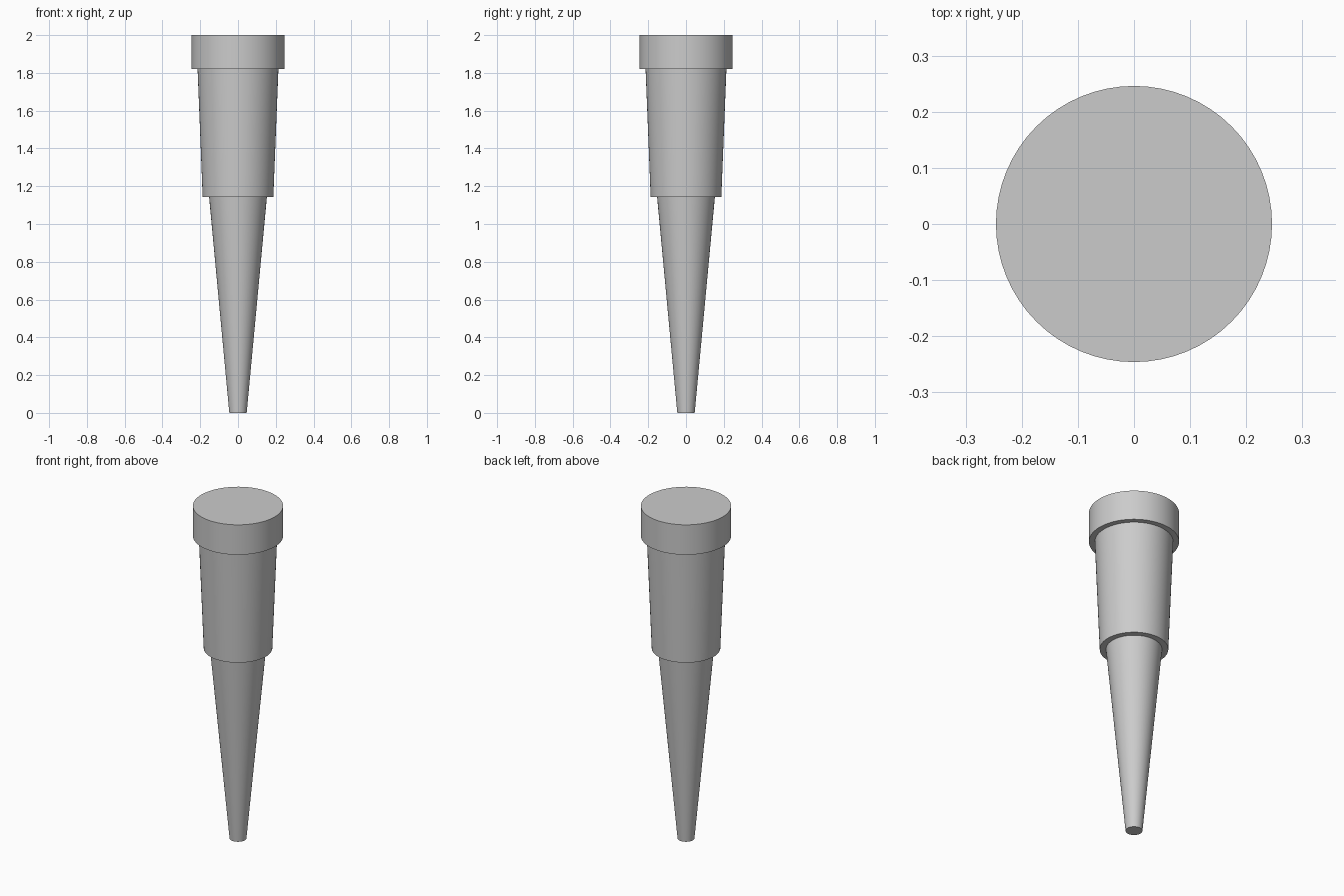
import bpy
import bmesh
import math

SIDES = 64

cube = bpy.data.objects.get("Cube")
if cube:
    bpy.data.objects.remove(cube, do_unlink=True)

grey = bpy.data.materials.new("plain grey")
grey.use_nodes = True
colour = (0.6, 0.6, 0.6, 1)
grey.diffuse_color = colour
grey.node_tree.nodes["Principled BSDF"].inputs["Base Color"].default_value = colour


def turned(name, profile):
    """Spin a (radius, height) profile round z; a zero radius closes the end."""
    bm = bmesh.new()
    points = [bm.verts.new((r, 0, z)) for r, z in profile]
    edges = [bm.edges.new(pair) for pair in zip(points, points[1:])]
    bmesh.ops.spin(bm, geom=points + edges, cent=(0, 0, 0), axis=(0, 0, 1),
                   angle=math.tau, steps=SIDES, use_duplicate=False)
    bmesh.ops.remove_doubles(bm, verts=bm.verts, dist=0.0001)
    # Profiles run upward from the underside, so the spun faces point outward
    for face in bm.faces:
        face.normal_update()
        c = face.calc_center_median()
        out = face.normal.x * c.x + face.normal.y * c.y
        flat = abs(face.normal.z) > 0.99
        top = c.z > 1.9
        if (flat and (face.normal.z > 0) != top) or (not flat and out < 0):
            face.normal_flip()
    mesh = bpy.data.meshes.new(name)
    bm.to_mesh(mesh)
    bm.free()
    mesh.materials.append(grey)
    obj = bpy.data.objects.new(name, mesh)
    bpy.context.collection.objects.link(obj)
    bpy.ops.object.select_all(action="DESELECT")
    obj.select_set(True)
    bpy.context.view_layer.objects.active = obj
    bpy.ops.object.shade_smooth_by_angle(angle=math.radians(30))
    return obj


# Slender lower taper with a blunt closed end
turned("tapered_tip", [(0, 0), (0.046, 0), (0.153, 1.143)])

# Wider barrel, with the step on its underside
turned("barrel", [(0.153, 1.143), (0.187, 1.143), (0.214, 1.82)])

# Straight collar with a flat closed top
turned("collar", [(0.214, 1.82), (0.246, 1.82), (0.246, 2), (0, 2)])
